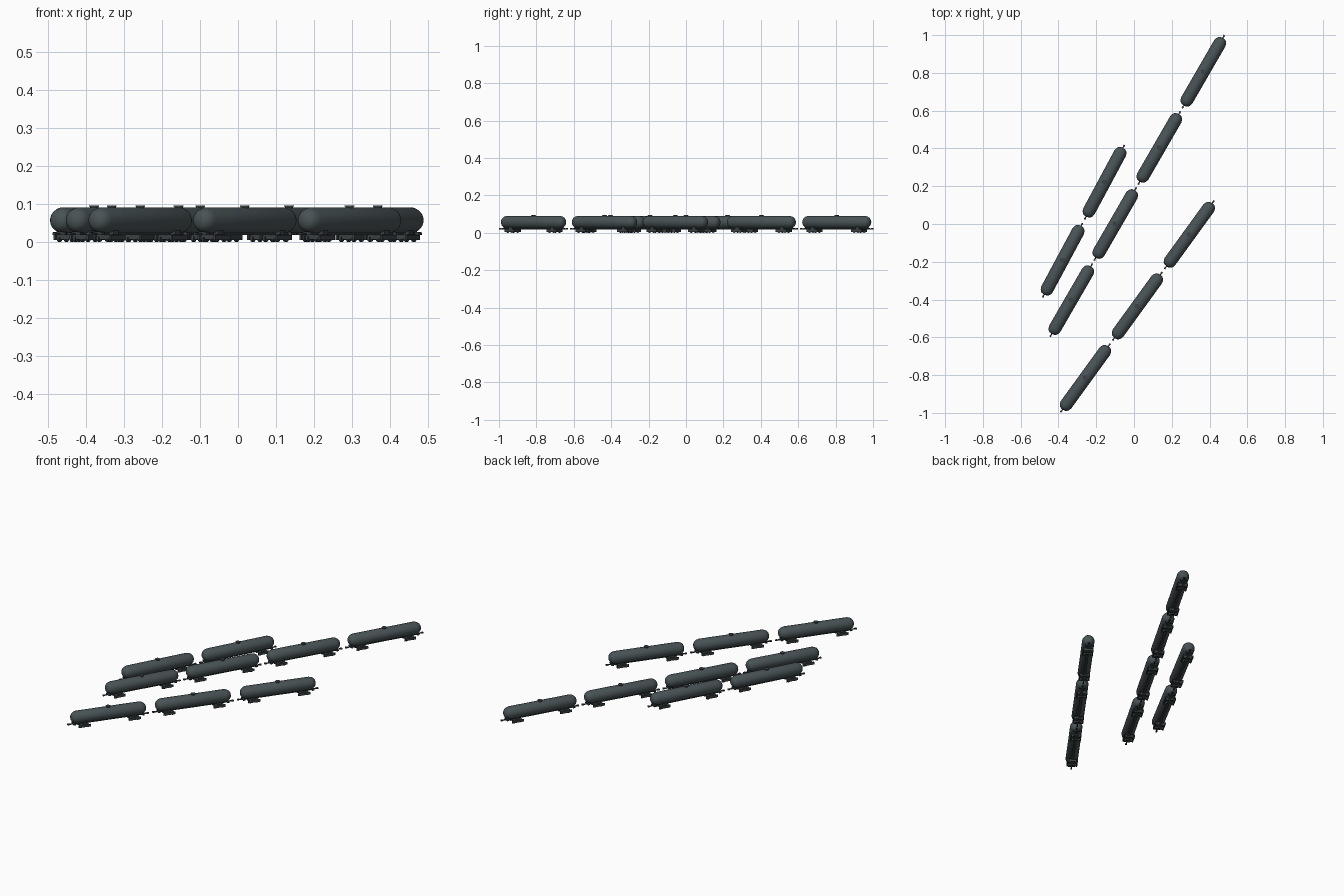
import bpy
import bmesh
from math import atan2, pi
from mathutils import Matrix, Vector

cube = bpy.data.objects.get("Cube")
if cube:
    bpy.data.objects.remove(cube, do_unlink=True)


def material(name, rgb):
    m = bpy.data.materials.new(name)
    m.use_nodes = True
    color = (*rgb, 1)
    m.diffuse_color = color
    m.node_tree.nodes["Principled BSDF"].inputs["Base Color"].default_value = color
    return m


slate = material("slate tank paint", (0.065, 0.085, 0.092))
steel = material("dark running gear", (0.045, 0.055, 0.06))


def mesh_from(bm, name, mat):
    bmesh.ops.recalc_face_normals(bm, faces=bm.faces)
    me = bpy.data.meshes.new(name)
    bm.to_mesh(me)
    bm.free()
    me.materials.append(mat)
    return me


def add_box(bm, center, size):
    m = Matrix.Translation(center) @ Matrix.Diagonal((*size, 1))
    bmesh.ops.create_cube(bm, size=1, matrix=m)


def add_drum(bm, center, radius, depth, sides, axis):
    turn = {"Y": Matrix.Rotation(pi / 2, 4, "X"), "Z": Matrix.Identity(4)}[axis]
    bmesh.ops.create_cone(bm, cap_ends=True, segments=sides, radius1=radius,
                          radius2=radius, depth=depth,
                          matrix=Matrix.Translation(center) @ turn)


def tank_mesh():
    # Domed barrel: half profile (distance along, radius) spun about its axis
    half = [(0.207, 0), (0.204, 0.016), (0.198, 0.024), (0.189, 0.030), (0.175, 0.034)]
    profile = half + [(-x, r) for x, r in reversed(half)]
    bm = bmesh.new()
    verts = [bm.verts.new((x, 0, r)) for x, r in profile]
    edges = [bm.edges.new(pair) for pair in zip(verts, verts[1:])]
    bmesh.ops.spin(bm, geom=verts + edges, cent=(0, 0, 0), axis=(1, 0, 0),
                   angle=2 * pi, steps=24, use_merge=True)
    bmesh.ops.remove_doubles(bm, verts=bm.verts, dist=0.0001)
    bmesh.ops.translate(bm, verts=bm.verts, vec=(0, 0, 0.0567))
    return mesh_from(bm, "tank", slate)


def hatch_mesh():
    bm = bmesh.new()
    add_drum(bm, (0, 0, 0.091), 0.011, 0.006, 16, "Z")
    add_drum(bm, (0, 0, 0.0945), 0.013, 0.002, 16, "Z")
    return mesh_from(bm, "hatch", steel)


def underframe_mesh():
    # Centre sill with a coupler and a cross beam at each end
    bm = bmesh.new()
    add_box(bm, (0, 0, 0.0225), (0.39, 0.014, 0.009))
    for s in (-1, 1):
        add_box(bm, (s * 0.19, 0, 0.022), (0.012, 0.036, 0.007))
        add_box(bm, (s * 0.207, 0, 0.021), (0.032, 0.006, 0.005))
        add_box(bm, (s * 0.219, 0, 0.021), (0.010, 0.009, 0.007))
        add_box(bm, (s * 0.138, 0, 0.025), (0.022, 0.044, 0.010))
    return mesh_from(bm, "underframe", steel)


def bogie_mesh():
    # Side frames, bolster and two wheelsets
    bm = bmesh.new()
    add_box(bm, (0, 0, 0.0155), (0.050, 0.050, 0.007))
    for s in (-1, 1):
        add_box(bm, (0, s * 0.026, 0.0115), (0.066, 0.006, 0.013))
        add_box(bm, (s * 0.019, 0, 0.009), (0.006, 0.046, 0.006))
        for t in (-1, 1):
            add_drum(bm, (s * 0.019, t * 0.019, 0.009), 0.009, 0.007, 16, "Y")
    return mesh_from(bm, "bogie", steel)


tank, hatch, underframe, bogie = tank_mesh(), hatch_mesh(), underframe_mesh(), bogie_mesh()


def place(name, mesh, matrix):
    ob = bpy.data.objects.new(name, mesh)
    ob.matrix_world = matrix
    bpy.context.collection.objects.link(ob)
    return ob


# Each string of wagons: first centre, step to the next, count
trains = {
    "long": ((0.367, 0.806), (-0.233, -0.403), 4),
    "short": ((-0.156, 0.221), (-0.222, -0.413), 2),
    "side": ((0.293, -0.057), (-0.275, -0.379), 3),
}
smooth_parts = []
for train, (start, step, count) in trains.items():
    angle = atan2(-step[1], -step[0])
    for i in range(count):
        spot = Vector((*start, 0)) + i * Vector((*step, 0))
        m = Matrix.Translation(spot) @ Matrix.Rotation(angle, 4, "Z")
        label = f"{train}_wagon_{i + 1}"
        smooth_parts += [place(f"{label}_tank", tank, m), place(f"{label}_hatch", hatch, m)]
        place(f"{label}_underframe", underframe, m)
        for end, x in (("front", -0.138), ("rear", 0.138)):
            place(f"{label}_{end}_bogie", bogie, m @ Matrix.Translation((x, 0, 0)))

# Smooth the rounded parts (meshes are shared between wagons)
bpy.ops.object.select_all(action="DESELECT")
for ob in smooth_parts[:2]:
    ob.select_set(True)
bpy.context.view_layer.objects.active = smooth_parts[0]
bpy.ops.object.shade_smooth_by_angle(angle=pi / 6)
